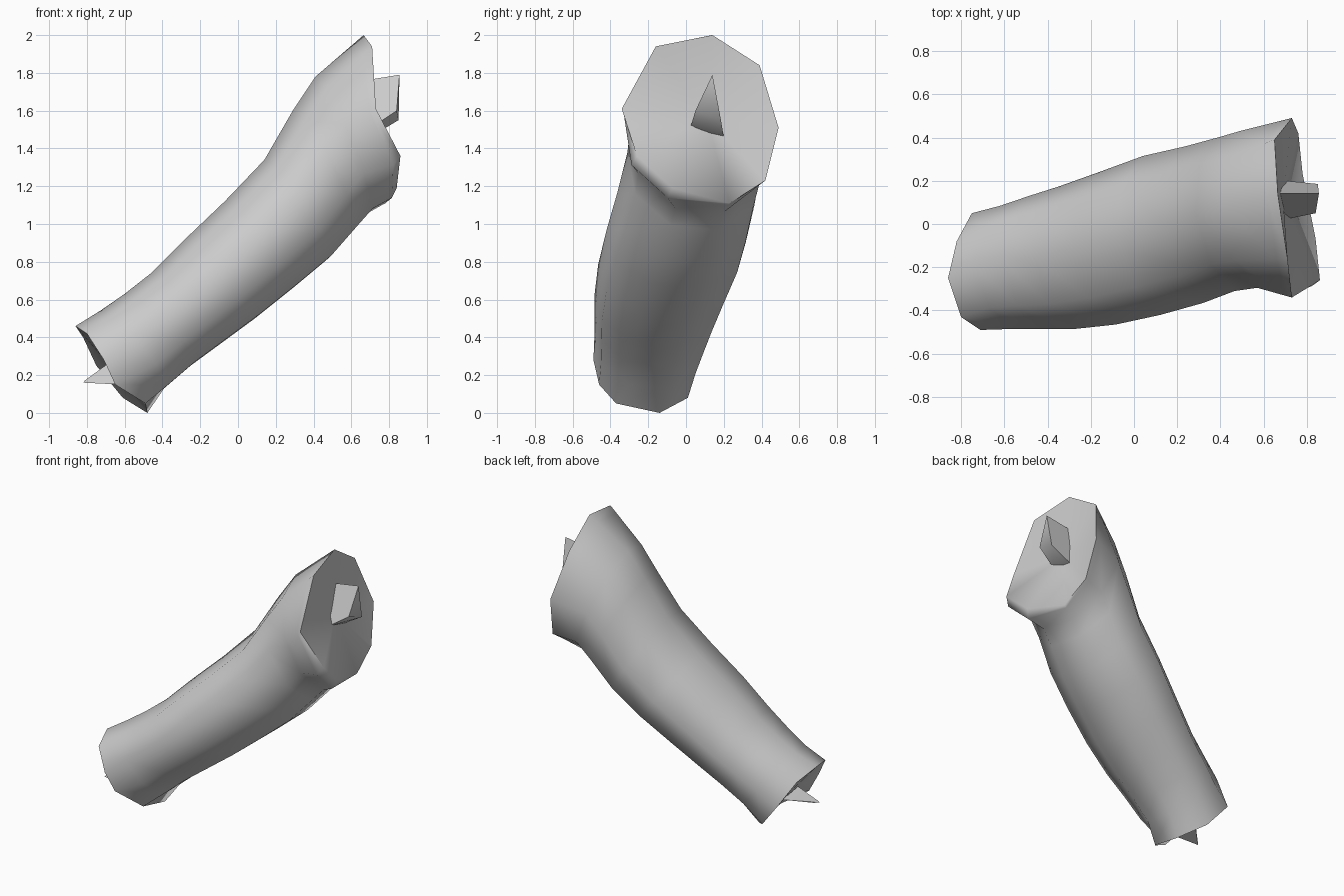
import bpy, bmesh, math
from mathutils import Vector

if "Cube" in bpy.data.objects:
    bpy.data.objects.remove(bpy.data.objects["Cube"])

mat = bpy.data.materials.new("plain grey")
mat.diffuse_color = (0.6, 0.6, 0.6, 1)
mat.use_nodes = True
mat.node_tree.nodes["Principled BSDF"].inputs["Base Color"].default_value = mat.diffuse_color

# Ragged end rims, clockwise from the uppermost point
low_rim = [(-.86, -.25, .46), (-.80, -.43, .42), (-.71, -.49, .28), (-.65, -.46, .15), (-.49, -.37, .05),
           (-.48, -.14, 0), (-.61, .01, .08), (-.75, .05, .25), (-.82, -.08, .40)]
high_rim = [(.665, .14, 2), (.71, -.16, 1.94), (.73, -.34, 1.61), (.86, -.26, 1.36), (.84, -.07, 1.19),
            (.78, .23, 1.11), (.76, .42, 1.23), (.73, .49, 1.51), (.65, .39, 1.84)]
SIDES = len(low_rim)

# Cross-sections along the limb: upper x, z, lower x, z, front y, back y
sections = [(-.73, .54, -.38, .14, -.485, .085), (-.60, .63, -.24, .26, -.485, .13),
            (-.46, .74, -.09, .37, -.485, .175), (-.28, .92, .10, .51, -.465, .24),
            (-.07, 1.12, .30, .67, -.42, .315), (.14, 1.34, .48, .82, -.365, .36),
            (.29, 1.60, .62, .98, -.31, .40), (.41, 1.78, .70, 1.07, -.295, .43)]


def section_ring(ux, uz, lx, lz, front, back):
    mid = Vector(((ux + lx) / 2, (front + back) / 2, (uz + lz) / 2))
    up = Vector((ux, mid.y, uz)) - mid
    half = (back - front) / 2
    side = Vector((.11 * half, -half, .10 * half))
    ring = []
    for k in range(SIDES):
        a = math.tau * k / SIDES
        c = math.cos(a)
        ring.append(mid + up * (c if c > 0 else c / .94) + side * math.sin(a) / .985)
    return ring


def skin(bm, a, b):
    n = len(a)
    for k in range(n):
        bm.faces.new((a[k], a[(k + 1) % n], b[(k + 1) % n], b[k]))


def add_verts(bm, pts):
    return [bm.verts.new(p) for p in pts]


def finish(bm, name):
    bmesh.ops.recalc_face_normals(bm, faces=bm.faces)
    mesh = bpy.data.meshes.new(name)
    bm.to_mesh(mesh)
    bm.free()
    ob = bpy.data.objects.new(name, mesh)
    bpy.context.collection.objects.link(ob)
    mesh.materials.append(mat)
    bpy.ops.object.select_all(action='DESELECT')
    ob.select_set(True)
    bpy.context.view_layer.objects.active = ob
    bpy.ops.object.shade_smooth_by_angle(angle=math.radians(60))


# Limb: flared tube with a turned lip and shallow dished ends
bm = bmesh.new()
tube = [section_ring(*s) for s in sections]
lip = [Vector(r).lerp(s, .2) for r, s in zip(high_rim, tube[-1])]
for k in (3, 4):
    lip[k] += Vector((0, -.03, -.03))
rings = [add_verts(bm, r) for r in [low_rim] + tube + [lip, high_rim]]
for a, b in zip(rings, rings[1:]):
    skin(bm, a, b)
for rim, centre in ((rings[0], (-.67, -.22, .24)), (rings[-1], (.69, .11, 1.56))):
    tip = bm.verts.new(centre)
    for k in range(SIDES):
        bm.faces.new((rim[k], rim[(k + 1) % SIDES], tip))
finish(bm, "limb")


# Splinters: tapered three-sided stubs standing on the dished ends
def splinter(name, base, end):
    bm = bmesh.new()
    a, b = add_verts(bm, base), add_verts(bm, end)
    skin(bm, a, b)
    bm.faces.new(b)
    finish(bm, name)


splinter("upper_splinter", [(.67, .14, 1.76), (.69, .02, 1.50), (.70, .20, 1.46)],
         [(.855, .14, 1.79), (.84, .05, 1.60), (.85, .185, 1.55)])
splinter("lower_splinter", [(-.69, -.28, .26), (-.65, -.16, .20), (-.62, -.33, .15)],
         [(-.81, -.33, .172), (-.80, -.31, .16), (-.82, -.335, .16)])
